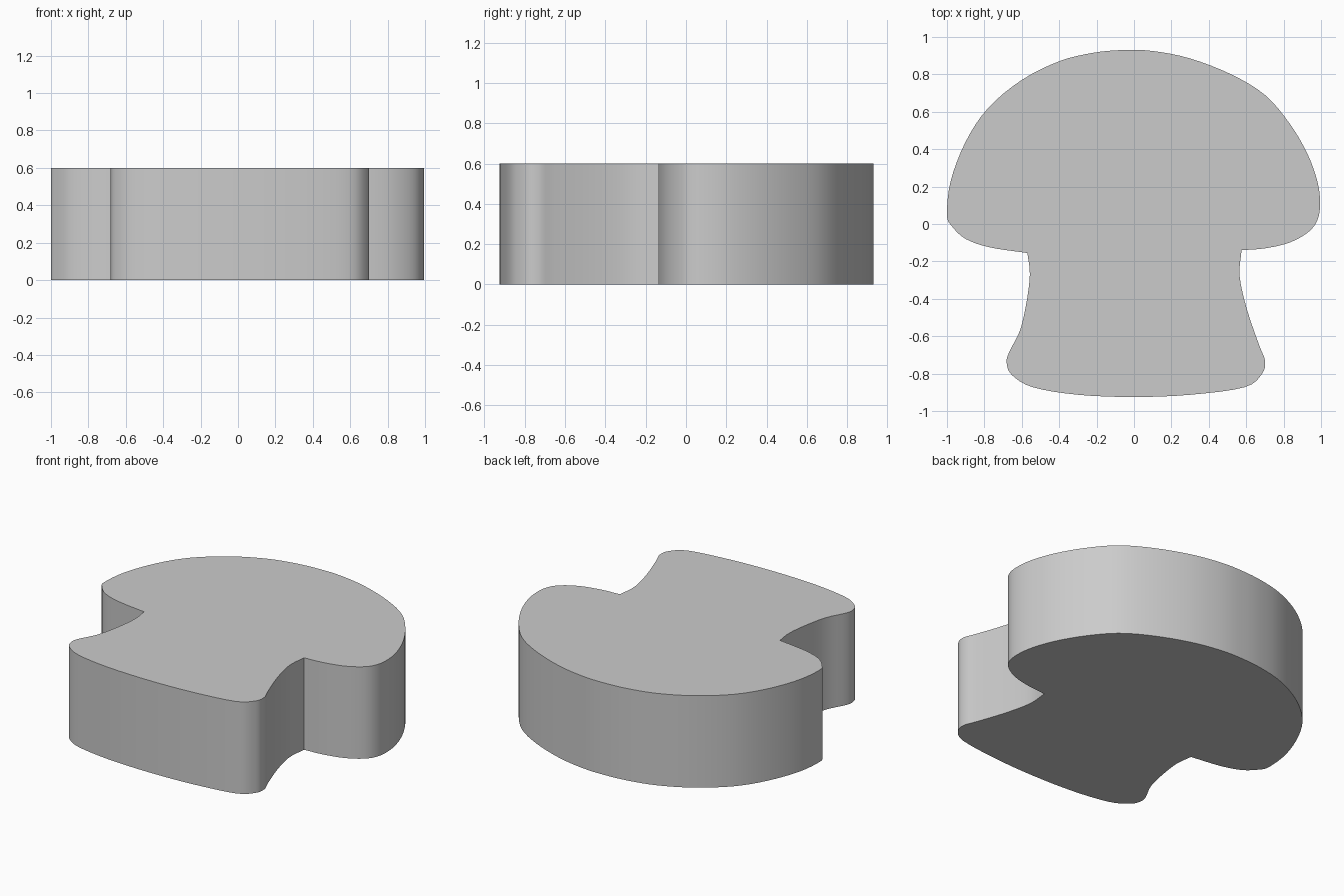
import bpy, bmesh, math
from mathutils import Vector

if "Cube" in bpy.data.objects:
    bpy.data.objects.remove(bpy.data.objects["Cube"])

HEIGHT = 0.6

# cap outline, from right corner over the dome to left corner
CAP = [(0.575, -0.14), (0.70, -0.13), (0.83, -0.10), (0.93, -0.045), (0.98, 0.02),
       (0.995, 0.11), (0.98, 0.23), (0.925, 0.38), (0.83, 0.54), (0.70, 0.69),
       (0.52, 0.80), (0.30, 0.885), (0.10, 0.925), (-0.06, 0.93), (-0.22, 0.915),
       (-0.40, 0.87), (-0.60, 0.77), (-0.78, 0.62), (-0.90, 0.44), (-0.98, 0.23),
       (-1.0, 0.05), (-0.975, -0.01), (-0.90, -0.08), (-0.77, -0.125), (-0.57, -0.155)]
# stem outline, from left corner round the foot to right corner
STEM = [(-0.57, -0.155), (-0.557, -0.27), (-0.575, -0.42), (-0.61, -0.57), (-0.67, -0.69),
        (-0.68, -0.75), (-0.65, -0.81), (-0.54, -0.873), (-0.30, -0.913), (0.0, -0.925),
        (0.30, -0.913), (0.59, -0.873), (0.685, -0.80), (0.70, -0.73), (0.67, -0.65),
        (0.605, -0.46), (0.565, -0.28), (0.575, -0.14)]


def spline(points, steps=4):
    """Smooth open curve through the points, without the last one."""
    p = [Vector(q) for q in points]
    p = [2 * p[0] - p[1]] + p + [2 * p[-1] - p[-2]]
    out = []
    for a, b, c, d in zip(p, p[1:], p[2:], p[3:]):
        for i in range(steps):
            t = i / steps
            out.append(0.5 * (2 * b + (c - a) * t + (2 * a - 5 * b + 4 * c - d) * t ** 2
                              + (3 * b - a - 3 * c + d) * t ** 3))
    return out


# mushroom-shaped slab: fill the outline and extrude upwards
bm = bmesh.new()
base = bm.faces.new([bm.verts.new((v.x, v.y, 0)) for v in spline(CAP) + spline(STEM)])
extruded = bmesh.ops.extrude_face_region(bm, geom=[base], use_keep_orig=True)
top = [g for g in extruded["geom"] if isinstance(g, bmesh.types.BMVert)]
bmesh.ops.translate(bm, verts=top, vec=(0, 0, HEIGHT))
bmesh.ops.recalc_face_normals(bm, faces=bm.faces)
mesh = bpy.data.meshes.new("mushroom_slab")
bm.to_mesh(mesh)
bm.free()

slab = bpy.data.objects.new("mushroom_slab", mesh)
bpy.context.collection.objects.link(slab)
bpy.context.view_layer.objects.active = slab
slab.select_set(True)
bpy.ops.object.shade_smooth_by_angle(angle=math.radians(35))
